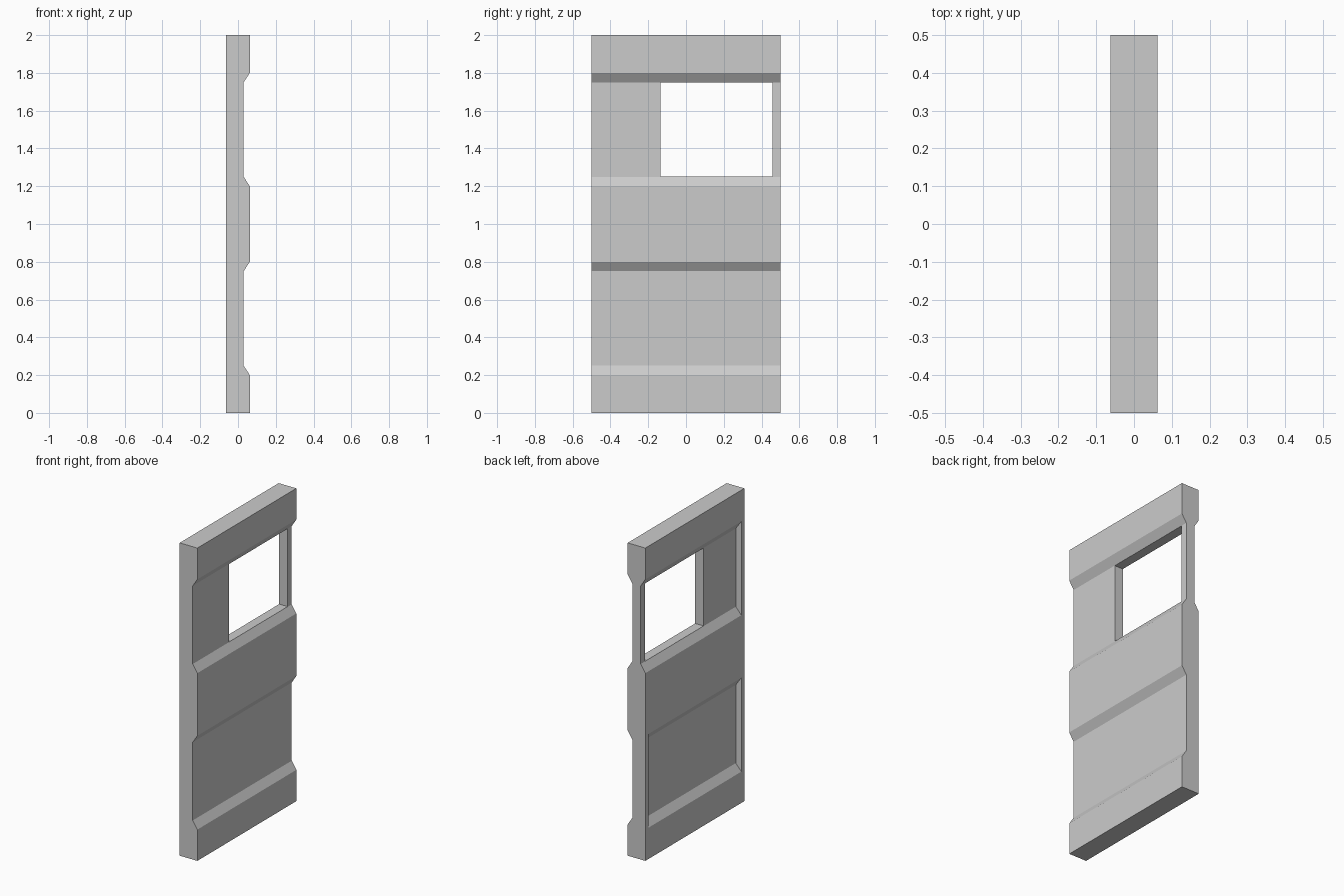
import bpy, bmesh

if "Cube" in bpy.data.objects:
    bpy.data.objects.remove(bpy.data.objects["Cube"])

T, F = 0.0625, 0.03          # half thickness, recess floor
D = T - F


def prism(name, loop_a, loop_b):
    """Solid between two matching closed loops."""
    bm = bmesh.new()
    a = [bm.verts.new(p) for p in loop_a]
    b = [bm.verts.new(p) for p in loop_b]
    bm.faces.new(a)
    bm.faces.new(b[::-1])
    n = len(a)
    for i in range(n):
        j = (i + 1) % n
        bm.faces.new((a[j], a[i], b[i], b[j]))
    bmesh.ops.recalc_face_normals(bm, faces=bm.faces)
    me = bpy.data.meshes.new(name)
    bm.to_mesh(me)
    bm.free()
    ob = bpy.data.objects.new(name, me)
    bpy.context.collection.objects.link(ob)
    return ob


def rect(x, y0, y1, z0, z1):
    return [(x, y0, z0), (x, y1, z0), (x, y1, z1), (x, y0, z1)]


def cut(target, cutter):
    bpy.context.view_layer.objects.active = target
    m = target.modifiers.new("cut", 'BOOLEAN')
    m.operation, m.solver, m.object = 'DIFFERENCE', 'EXACT', cutter
    bpy.ops.object.modifier_apply(modifier=m.name)
    bpy.data.objects.remove(cutter)


# Panel: side profile with two bevelled grooves on the outer face
profile = [(-T, 0), (T, 0)]
for z in (0, 1):
    profile += [(T, z + 0.2), (F, z + 0.25), (F, z + 0.75), (T, z + 0.8)]
profile += [(T, 2), (-T, 2)]
panel = prism("door_panel", [(x, -0.5, z) for x, z in profile],
              [(x, 0.5, z) for x, z in profile])

# Inner face recesses: lower one framed, upper one open at the +y edge
for z, y_in, y_out in ((0, 0.46, 0.48), (1, 0.6, 0.6)):
    cut(panel, prism("recess_cutter",
                     rect(-F, -0.46, y_in, z + 0.25, z + 0.75),
                     rect(-T - D, -0.48, y_out, z + 0.15, z + 0.85)))

# Window opening
cut(panel, prism("window_cutter",
                 rect(-0.2, -0.135, 0.459, 1.251, 1.749),
                 rect(0.2, -0.135, 0.459, 1.251, 1.749)))
